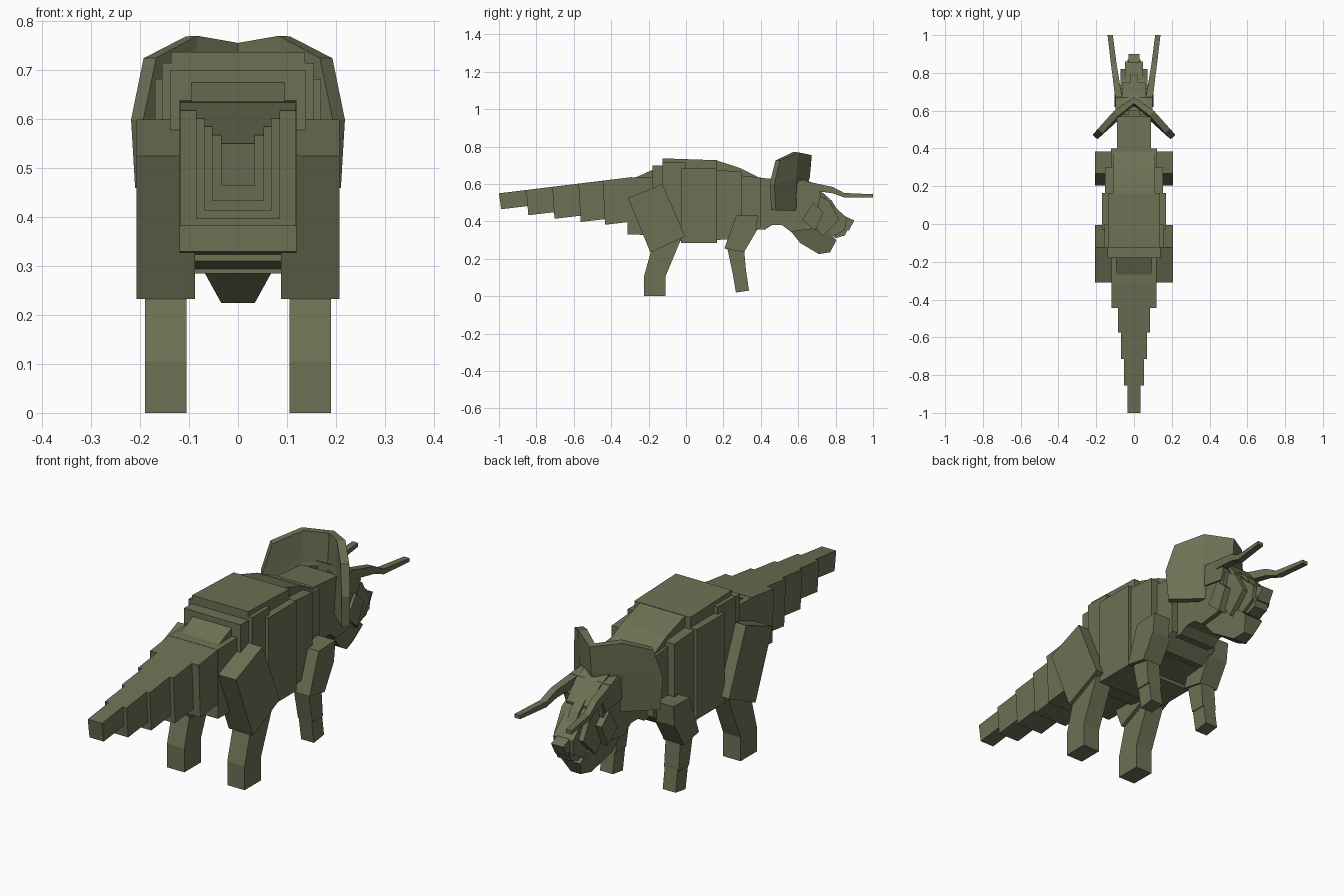
import bpy, bmesh
from mathutils import Vector

if "Cube" in bpy.data.objects:
    bpy.data.objects.remove(bpy.data.objects["Cube"])

hide = bpy.data.materials.new("olive hide")
hide.diffuse_color = (0.156, 0.162, 0.089, 1)
hide.use_nodes = True
hide.node_tree.nodes["Principled BSDF"].inputs["Base Color"].default_value = hide.diffuse_color


def finish(name, bm):
    bmesh.ops.recalc_face_normals(bm, faces=bm.faces)
    me = bpy.data.meshes.new(name)
    bm.to_mesh(me)
    bm.free()
    me.materials.append(hide)
    ob = bpy.data.objects.new(name, me)
    bpy.context.collection.objects.link(ob)
    return ob


def mirror(ob):
    ob.modifiers.new("Mirror", 'MIRROR')


def prism(name, profile, x0, x1):
    """Side profile of (y, z) points extruded from x0 to x1."""
    bm = bmesh.new()
    a = [bm.verts.new((x0, y, z)) for y, z in profile]
    b = [bm.verts.new((x1, y, z)) for y, z in profile]
    n = len(profile)
    bm.faces.new(a)
    bm.faces.new(b[::-1])
    for i in range(n):
        bm.faces.new((a[i], b[i], b[(i + 1) % n], a[(i + 1) % n]))
    return finish(name, bm)


def centred(name, half, profile):
    return prism(name, profile, -half, half)


def pair(name, x0, x1, profile):
    mirror(prism(name, profile, x0, x1))


def beam(name, rings):
    """Square-section tube through (point, half width, half height) rings."""
    bm = bmesh.new()
    loops = []
    for p, w, h in rings:
        p = Vector(p)
        loops.append([bm.verts.new(p + Vector((sx * w, 0, sz * h)))
                      for sx, sz in ((-1, -1), (1, -1), (1, 1), (-1, 1))])
    for a, b in zip(loops, loops[1:]):
        for i in range(4):
            bm.faces.new((a[i], a[(i + 1) % 4], b[(i + 1) % 4], b[i]))
    bm.faces.new(loops[0])
    bm.faces.new(loops[-1])
    return finish(name, bm)


# Tail: stepped, slightly tilted blocks (half width, rear y, bottom z, front y)
tail = [(.035, -1.0, .465, -.85), (.053, -.855, .433, -.70),
        (.068, -.715, .414, -.56), (.086, -.575, .397, -.42),
        (.119, -.445, .382, -.29)]
for i, (w, y0, z0, y1) in enumerate(tail):
    top = lambda y: .55 + (y + 1) * .122
    centred(f"tail_{i + 1}", w, [(y0, top(y0)), (y0 + .012, z0),
                                 (y1 + .012, z0 + .018), (y1, top(y1))])

# Torso blocks
centred("tail_base", .12, [(-.312, .635), (-.312, .33), (-.1, .325), (-.1, .64)])
centred("rump_slope", .095, [(-.28, .63), (-.1, .6), (-.1, .685), (-.18, .675)])
centred("hips", .139, [(-.18, .70), (-.18, .33), (0, .31), (0, .70)])
centred("loins", .155, [(-.125, .715), (-.125, .31), (.0, .29), (.0, .715)])
centred("belly", .17, [(-.028, .682), (-.028, .285), (.165, .285), (.165, .682)])
centred("back_plate", .137, [(-.125, .737), (-.125, .67), (.165, .67), (.165, .727)])
centred("ribs", .154, [(.16, .675), (.16, .30), (.30, .31), (.30, .665)])
centred("shoulder_plate", .11, [(.16, .727), (.16, .64), (.38, .62), (.38, .64), (.29, .685)])
centred("chest", .122, [(.29, .645), (.29, .315), (.33, .31), (.40, .37), (.40, .635)])
centred("neck", .09, [(.36, .635), (.36, .36), (.42, .355), (.46, .38),
                      (.57, .38), (.57, .62)])

# Hind legs
pair("thigh", .088, .207, [(-.31, .525), (-.125, .60), (-.005, .32), (-.19, .233)])
pair("hind_shin", .105, .19, [(-.225, .105), (-.17, .30), (-.02, .32), (-.11, .105)])
pair("hind_foot", .105, .19, [(-.225, 0), (-.225, .105), (-.11, .105), (-.11, 0)])

# Front legs
pair("upper_arm", .11, .207, [(.205, .255), (.268, .43), (.385, .435), (.375, .345), (.31, .235)])
pair("forearm", .118, .19, [(.22, .26), (.25, .12), (.322, .12), (.31, .26)])
pair("front_foot", .122, .185, [(.25, .12), (.267, .02), (.337, .03), (.322, .13)])

# Head
centred("skull", .09, [(.50, .60), (.50, .39), (.56, .345), (.68, .36), (.72, .54), (.66, .60)])
centred("forehead", .06, [(.60, .64), (.60, .48), (.74, .46), (.75, .53), (.69, .60)])
centred("face", .072, [(.64, .44), (.70, .545), (.765, .51), (.82, .41), (.73, .32)])
pair("cheek", .06, .102, [(.62, .41), (.68, .50), (.735, .45), (.69, .35)])
pair("brow", .03, .098, [(.58, .62), (.58, .52), (.70, .50), (.72, .55), (.67, .61)])
centred("snout", .048, [(.70, .53), (.77, .50), (.86, .42), (.85, .355), (.79, .32), (.66, .35)])
centred("nose_ridge", .022, [(.70, .58), (.78, .51), (.83, .425), (.72, .50)])
centred("nose_horn", .03, [(.80, .43), (.86, .423), (.90, .405), (.87, .35), (.81, .36)])
centred("beak_tip", .034, [(.77, .34), (.87, .37), (.85, .325), (.80, .31)])

# Lower jaw narrows towards the chin
jaw = centred("lower_jaw", .075, [(.55, .36), (.61, .285), (.71, .225), (.77, .235),
                                  (.805, .30), (.77, .335), (.65, .37)])
for v in jaw.data.vertices:
    v.co.x *= 1 if v.co.z > .32 else (.9 if v.co.z > .27 else .46)
    if v.co.y > .76:
        v.co.x *= .7

# Frill: folded sheet, columns from the midline outwards
bm = bmesh.new()
columns = [[(0, .655, .755), (0, .645, .64), (0, .60, .50)],
           [(.095, .585, .77), (.10, .575, .63), (.085, .57, .46)],
           [(.18, .49, .725), (.206, .46, .60), (.198, .468, .46)]]
grid = [[bm.verts.new(p) for p in col] for col in columns]
for a, b in zip(grid, grid[1:]):
    for i in range(2):
        bm.faces.new((a[i], b[i], b[i + 1], a[i + 1]))
frill = finish("frill", bm)
mirror(frill)
frill.modifiers[0].use_clip = True
solid = frill.modifiers.new("Thickness", 'SOLIDIFY')
solid.thickness = .035
solid.offset = 0

# Brow horns sweep forwards and outwards
mirror(beam("brow_horn", [((.068, .60, .60), .02, .024), ((.086, .70, .582), .018, .02),
                          ((.098, .785, .567), .016, .017), ((.107, .845, .54), .015, .012),
                          ((.126, 1.0, .537), .014, .008)]))
